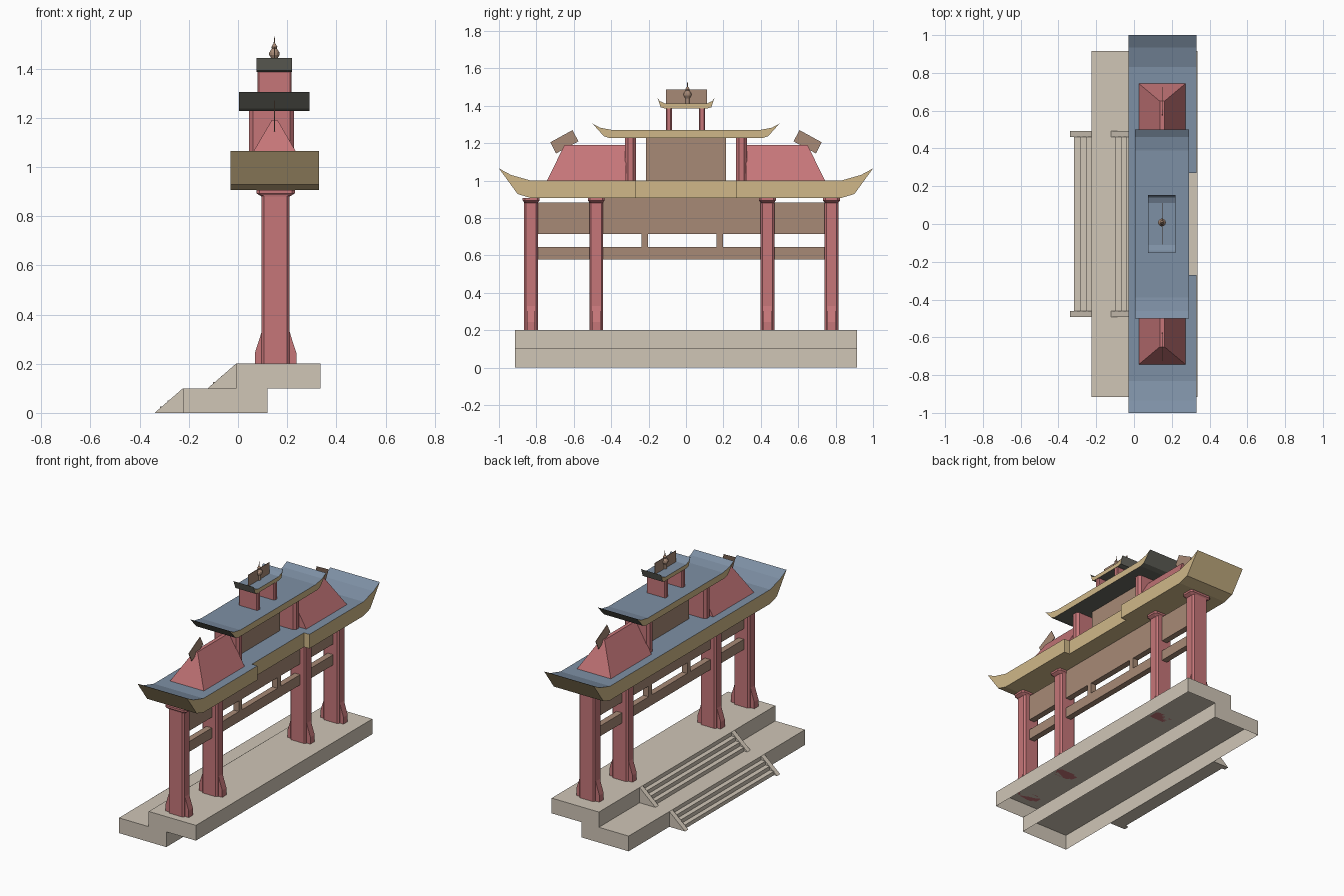
import bpy, bmesh, math
from mathutils import Vector

if "Cube" in bpy.data.objects:
    bpy.data.objects.remove(bpy.data.objects["Cube"])


def material(name, srgb):
    m = bpy.data.materials.new(name)
    m.diffuse_color = [c ** 2.2 for c in srgb] + [1]
    m.use_nodes = True
    m.node_tree.nodes["Principled BSDF"].inputs["Base Color"].default_value = m.diffuse_color
    return m


STONE = material("pale stone", (0.81, 0.77, 0.71))
RED = material("faded red", (0.77, 0.46, 0.47))
BROWN = material("brown wood", (0.65, 0.535, 0.46))
TAN = material("tan trim", (0.81, 0.715, 0.53))
BLUE = material("blue roof tile", (0.49, 0.56, 0.64))
DARK = material("dark eaves", (0.41, 0.41, 0.38))


def finish(name, bm, *mats):
    me = bpy.data.meshes.new(name)
    bm.to_mesh(me)
    bm.free()
    for m in mats:
        me.materials.append(m)
    ob = bpy.data.objects.new(name, me)
    bpy.context.collection.objects.link(ob)
    return ob


def loft(name, rings, mat, open_bottom=False):
    """Stack of rectangles (x0, x1, y0, y1, z, corner chamfer)."""
    bm = bmesh.new()
    loops = []
    for x0, x1, y0, y1, z, c in rings:
        if c:
            pts = [(x0 + c, y0), (x1 - c, y0), (x1, y0 + c), (x1, y1 - c),
                   (x1 - c, y1), (x0 + c, y1), (x0, y1 - c), (x0, y0 + c)]
        else:
            pts = [(x0, y0), (x1, y0), (x1, y1), (x0, y1)]
        loops.append([bm.verts.new((x, y, z)) for x, y in pts])
    for a, b in zip(loops, loops[1:]):
        for i in range(len(a)):
            j = (i + 1) % len(a)
            bm.faces.new((a[i], a[j], b[j], b[i]))
    if not open_bottom:
        bm.faces.new(loops[0][::-1])
    bm.faces.new(loops[-1])
    return finish(name, bm, mat)


def box(name, x0, x1, y0, y1, z0, z1, mat, c=0, open_bottom=False):
    return loft(name, [(x0, x1, y0, y1, z0, c), (x0, x1, y0, y1, z1, c)], mat, open_bottom)


def prism_bm(points, axis, a, b):
    """2D outline, (y, z) for axis x or (x, z) for axis y, extruded from a to b."""
    bm = bmesh.new()
    place = (lambda p: (a, *p)) if axis == "x" else (lambda p: (p[0], a, p[1]))
    f = bm.faces.new([bm.verts.new(place(p)) for p in points])
    new = bmesh.ops.extrude_face_region(bm, geom=[f], use_keep_orig=True)["geom"]
    shift = Vector((b - a, 0, 0)) if axis == "x" else Vector((0, b - a, 0))
    bmesh.ops.translate(bm, verts=[v for v in new if isinstance(v, bmesh.types.BMVert)], vec=shift)
    bmesh.ops.recalc_face_normals(bm, faces=bm.faces)
    return bm


def prism(name, points, axis, a, b, mat):
    return finish(name, prism_bm(points, axis, a, b), mat)


def roof(name, half, x0, x1, end_mat, notch=None):
    """Upswept roof from half an outline (tip along the top, then the bottom)."""
    top, bottom = half
    outline = ([(-y, z) for y, z in top] + [(y, z) for y, z in reversed(top)]
               + bottom + [(-y, z) for y, z in reversed(bottom)])
    bm = prism_bm(outline, "x", x0, x1)
    if notch:
        # the eave projects further outside the middle bay
        for y in (-notch[0], notch[0]):
            bmesh.ops.bisect_plane(bm, geom=bm.verts[:] + bm.edges[:] + bm.faces[:],
                                   plane_co=(0, y, 0), plane_no=(0, 1, 0))
        bm.normal_update()
        sides = [f for f in bm.faces if f.normal.x > 0.9
                 and abs(f.calc_center_median().y) > notch[0]]
        new = bmesh.ops.extrude_face_region(bm, geom=sides)["geom"]
        bmesh.ops.translate(bm, vec=(notch[1], 0, 0),
                            verts=[v for v in new if isinstance(v, bmesh.types.BMVert)])
        bmesh.ops.recalc_face_normals(bm, faces=bm.faces)
    bm.normal_update()
    for f in bm.faces:
        f.material_index = 1 if f.normal.z > 0.1 else 0 if abs(f.normal.x) > 0.5 else 2
    return finish(name, bm, TAN, BLUE, end_mat)


# stepped platform
box("lower_platform", -0.224, 0.12, -0.915, 0.915, 0, 0.1, STONE, open_bottom=True)
box("upper_platform", -0.008, 0.335, -0.915, 0.915, 0.1, 0.2, STONE, open_bottom=True)

# two flights of stairs with sloping cheeks
for label, back, z in (("lower", -0.224, 0.0), ("upper", -0.008, 0.1)):
    steps = [(back, z), (back - 0.093, z)]
    for i in range(3):
        x = back - 0.093 + 0.031 * i
        steps += [(x, z + 0.025 * (i + 1)), (x + 0.031, z + 0.025 * (i + 1))]
    prism(label + "_steps", steps, "y", -0.46, 0.46, STONE)
    ramp = [(back - 0.115, z), (back, z), (back, z + 0.1)]
    for s in (-1, 1):
        prism(label + "_stair_cheek", ramp, "y", s * 0.46, s * 0.493, STONE)

# main columns with base braces and capitals
CX = 0.153
for y in (-0.828, -0.48, 0.435, 0.778):
    box("column", CX - 0.057, CX + 0.057, y - 0.037, y + 0.037, 0.2, 0.885, RED, 0.01)
    loft("capital", [(CX - a, CX + a, y - b, y + b, z, 0.012) for a, b, z in
                     ((0.057, 0.037, 0.88), (0.066, 0.038, 0.885),
                      (0.078, 0.045, 0.893), (0.078, 0.045, 0.906))], RED)
    for s in (-1, 1):
        brace = [(CX + s * d, z) for d, z in
                 ((0.05, 0.2), (0.084, 0.2), (0.084, 0.245), (0.066, 0.3), (0.057, 0.33), (0.05, 0.33))]
        prism("column_brace", brace, "y", y - 0.022, y + 0.022, RED)

# beams and struts between the columns
BX = (CX - 0.02, CX + 0.02)
box("tie_beam", *BX, -0.80, 0.75, 0.578, 0.645, BROWN)
box("middle_panel", *BX, -0.45, 0.41, 0.715, 0.906, BROWN)
for y0, y1 in ((-0.80, -0.51), (0.46, 0.75)):
    box("side_panel", *BX, y0, y1, 0.715, 0.883, BROWN)
for y in (-0.22, 0.18):
    box("strut", *BX, y - 0.017, y + 0.017, 0.645, 0.715, BROWN)

# three roofs
roof("main_roof", ([(1.0, 1.065), (0.935, 1.03), (0.83, 1.0)],
                   [(0.90, 0.928), (0.83, 0.907)]), -0.03, 0.29, TAN, notch=(0.27, 0.04))
roof("middle_roof", ([(0.5, 1.305), (0.46, 1.283), (0.39, 1.27)],
                     [(0.44, 1.238), (0.41, 1.228)]), 0.004, 0.29, DARK)
roof("top_roof", ([(0.153, 1.443), (0.14, 1.425), (0.11, 1.412)],
                  [(0.135, 1.392), (0.115, 1.386)]), 0.075, 0.22, DARK)

# middle storey: wall panel, piers, hipped side wings and tilted ridge plates
box("upper_panel", 0.13, 0.155, -0.215, 0.215, 0.995, 1.23, BROWN)
for s in (-1, 1):
    y0, y1 = sorted((s * 0.268, s * 0.325))
    box("upper_pier", 0.045, 0.227, y0, y1, 0.995, 1.23, RED, 0.015)
    rings = []
    for x0, x1, end, z in ((0.026, 0.272, 0.743, 1.0), (0.137, 0.161, 0.65, 1.19)):
        a, b = sorted((s * 0.32, s * end))
        rings.append((x0, x1, a, b, z, 0))
    loft("side_wing", rings, RED)
    plate = [(s * y, z) for y, z in ((0.725, 1.205), (0.607, 1.27), (0.575, 1.21), (0.695, 1.145))]
    prism("ridge_plate", plate, "x", 0.147, 0.151, BROWN)

# top storey piers and crest
for y in (-0.092, 0.085):
    box("top_pier", 0.08, 0.217, y - 0.016, y + 0.016, 1.265, 1.388, RED, 0.006)
box("crest_plate", 0.147, 0.15, -0.108, 0.112, 1.41, 1.486, BROWN)

# turned finial
bm = bmesh.new()
prev = None
for r, z in ((0.012, 1.41), (0.012, 1.44), (0.021, 1.455), (0.021, 1.465),
             (0.01, 1.482), (0.012, 1.488), (0.003, 1.503), (0.001, 1.53)):
    ring = [bm.verts.new((0.148 + r * math.cos(i * math.pi / 6),
                          0.008 + r * math.sin(i * math.pi / 6), z)) for i in range(12)]
    if prev:
        for i in range(12):
            j = (i + 1) % 12
            bm.faces.new((prev[i], prev[j], ring[j], ring[i]))
    prev = ring
bm.faces.new(prev)
finish("finial", bm, BROWN)
